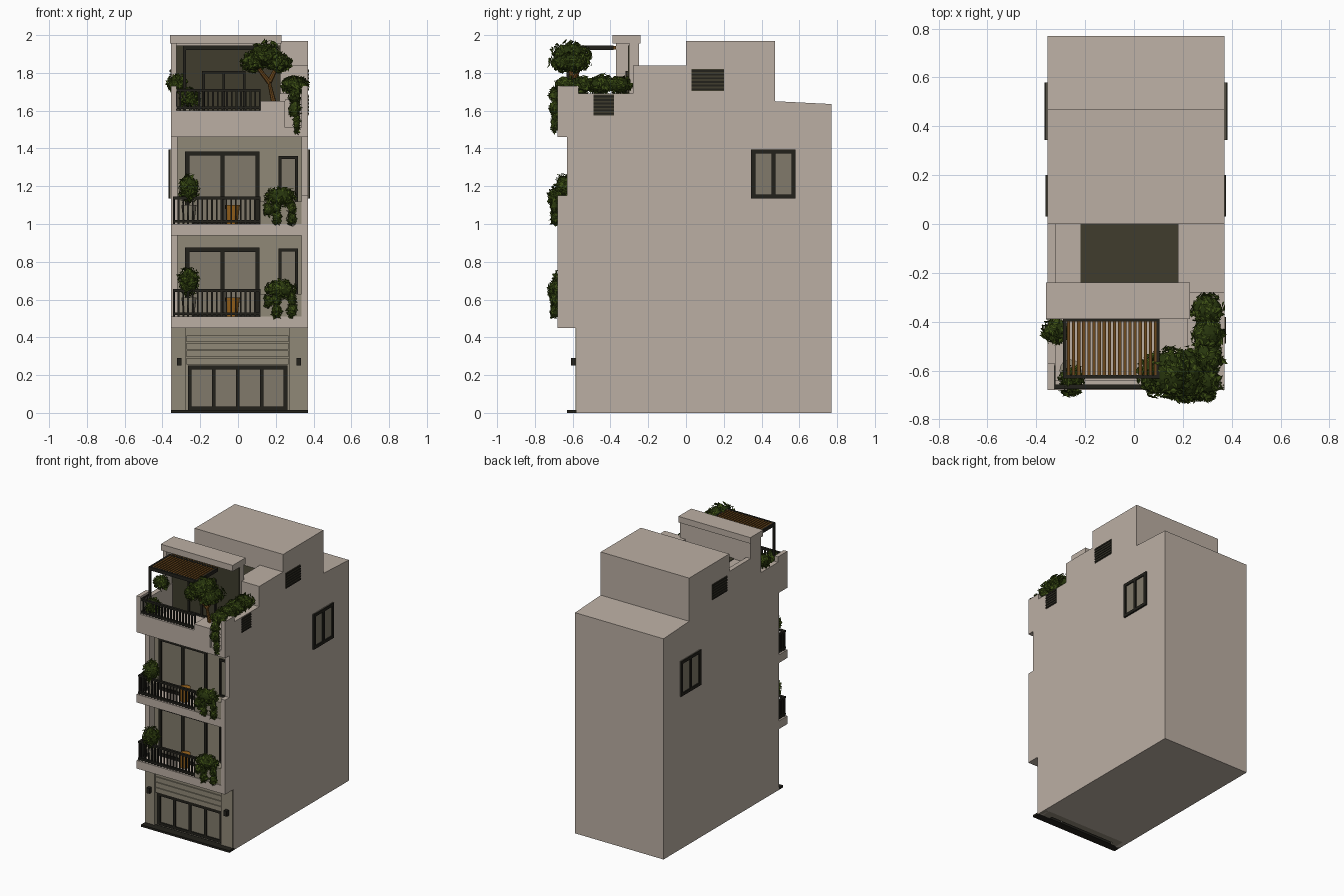
import bpy, bmesh, math, random
from mathutils import Vector

if "Cube" in bpy.data.objects:
    bpy.data.objects.remove(bpy.data.objects["Cube"])

random.seed(4)


def mat(name, r, g, b):
    m = bpy.data.materials.new(name)
    m.diffuse_color = (r, g, b, 1)
    m.use_nodes = True
    m.node_tree.nodes["Principled BSDF"].inputs["Base Color"].default_value = m.diffuse_color
    return m


WALL = mat("warm plaster", 0.50, 0.43, 0.37)
FACADE = mat("taupe facade", 0.28, 0.25, 0.185)
GLASS = mat("dull glass", 0.22, 0.195, 0.145)
OLIVE = mat("dark olive", 0.05, 0.046, 0.027)
METAL = mat("dark metal", 0.016, 0.015, 0.011)
WOOD = mat("wood", 0.15, 0.065, 0.012)
LEAF = mat("leaf green", 0.05, 0.085, 0.008)
DEEP = mat("deep green", 0.02, 0.035, 0.004)
POT = mat("orange clay", 0.33, 0.13, 0.012)


def finish(name, bm, m):
    me = bpy.data.meshes.new(name)
    bm.to_mesh(me)
    bm.free()
    me.materials.append(m)
    ob = bpy.data.objects.new(name, me)
    bpy.context.collection.objects.link(ob)
    return ob


def boxes(name, m, items):
    """One object made of boxes given as x0, x1, y0, y1, z0, z1."""
    bm = bmesh.new()
    for x0, x1, y0, y1, z0, z1 in items:
        vs = bmesh.ops.create_cube(bm, size=1)["verts"]
        for v in vs:
            v.co = ((x0 + x1) / 2 + v.co.x * (x1 - x0),
                    (y0 + y1) / 2 + v.co.y * (y1 - y0),
                    (z0 + z1) / 2 + v.co.z * (z1 - z0))
    return finish(name, bm, m)


def side_profile(name, m, x0, x1, pts):
    """Side outline (y, z) extruded across x."""
    bm = bmesh.new()
    f = bm.faces.new([bm.verts.new((x0, y, z)) for y, z in pts])
    ext = bmesh.ops.extrude_face_region(bm, geom=[f])["geom"]
    for v in ext:
        if isinstance(v, bmesh.types.BMVert):
            v.co.x = x1
    bmesh.ops.recalc_face_normals(bm, faces=bm.faces)
    return finish(name, bm, m)


def front(y):
    return lambda u0, u1, d0, d1, z0, z1: (u0, u1, y - d1, y - d0, z0, z1)


def side(x, s):
    return lambda u0, u1, d0, d1, z0, z1: (*sorted((x + s * d0, x + s * d1)), u0, u1, z0, z1)


def window(name, place, u0, u1, z0, z1, n, t=0.016, pane=GLASS):
    """Glass plate with a frame and n panels."""
    boxes(name + "_glass", pane, [place(u0, u1, -0.01, 0.004, z0, z1)])
    bars = [place(u0, u1, 0, 0.012, z, z + t) for z in (z0, z1 - t)]
    for i in range(n + 1):
        u = u0 + (u1 - u0 - t) * i / n
        bars.append(place(u, u + t, 0, 0.012, z0, z1))
    boxes(name + "_frame", METAL, bars)


def louver(name, place, u0, u1, z0, z1):
    boxes(name + "_plate", OLIVE, [place(u0, u1, -0.01, 0.003, z0, z1)])
    n = 6
    boxes(name + "_slats", METAL, [place(u0, u1, 0, 0.007, z0 + (z1 - z0) * (i + 0.2) / n,
                                         z0 + (z1 - z0) * (i + 0.7) / n) for i in range(n)])


def railing(name, z0, z1, x0=-0.345, x1=0.12, y0=-0.675, y1=-0.58, n=19):
    """Front run plus a left return."""
    items = [(x0, x1, y0, y0 + 0.018, z, z + 0.014) for z in (z0 + 0.008, z1 - 0.014)]
    items += [(x0, x0 + 0.014, y0, y1, z, z + 0.014) for z in (z0 + 0.008, z1 - 0.014)]
    for i in range(n):
        x = x0 + (x1 - x0 - 0.009) * i / (n - 1)
        items.append((x, x + 0.009, y0 + 0.004, y0 + 0.013, z0, z1))
    for i in range(1, 5):
        y = y0 + (y1 - y0) * i / 5
        items.append((x0 + 0.003, x0 + 0.011, y, y + 0.008, z0, z1))
    boxes(name, METAL, items)


def foliage(name, blobs, size=0.036):
    """Folded diamond leaves scattered over ellipsoids, with dark cores."""
    bm, core = bmesh.new(), bmesh.new()
    for c, r, n in blobs:
        c, r = Vector(c), Vector(r)
        vs = bmesh.ops.create_icosphere(core, subdivisions=2, radius=0.75)["verts"]
        for v in vs:
            v.co = c + v.co * r
        for _ in range(n):
            d = Vector([random.gauss(0, 1) for _ in range(3)]).normalized()
            p = c + d * r * random.uniform(0.7, 0.95)
            nrm = (d + Vector([random.uniform(-.6, .6) for _ in range(3)])).normalized()
            t = nrm.cross(Vector([random.gauss(0, 1) for _ in range(3)])).normalized()
            b = nrm.cross(t)
            s = size * random.uniform(0.7, 1.1)
            q = [bm.verts.new(p + o) for o in (-t * s / 2, b * s * .3 - nrm * s * .12,
                                               t * s / 2, -b * s * .3 - nrm * s * .12)]
            bm.faces.new((q[0], q[2], q[1]))
            bm.faces.new((q[0], q[3], q[2]))
    finish(name + "_leaves", bm, LEAF)
    finish(name + "_core", core, DEEP)


def lathe_pot(name, m, x, y, z, r, h):
    bm = bmesh.new()
    bmesh.ops.create_cone(bm, cap_ends=True, segments=16, radius1=r * 0.7, radius2=r, depth=h)
    bmesh.ops.translate(bm, verts=bm.verts, vec=(x, y, z + h / 2))
    finish(name, bm, m)


L, R = -0.355, 0.37
# Main mass and side walls
side_profile("main_building", WALL, L, R, [(-0.5, 0), (0.77, 0), (0.77, 1.635), (0.47, 1.65), (0.47, 1.97),
             (0, 1.97), (0, 1.8), (-0.26, 1.8), (-0.26, 1.49), (-0.5, 1.49)])
for nm, a, b in (("left", L, L + 0.035), ("right", R - 0.035, R)):
    side_profile(nm + "_side_wall", WALL, a, b, [(-0.58, 0), (0.0, 0), (0.0, 1.84), (-0.28, 1.84),
                 (-0.28, 1.69), (-0.58, 1.69)])
boxes("roof_right", WALL, [(0.18, R, -0.28, 0, 1.5, 1.84)])
boxes("roof_dark_floor", OLIVE, [(-0.22, 0.18, -0.25, 0, 1.79, 1.805)])

# Balcony slabs, right fins and terrace corner posts
boxes("floor_slabs", WALL, [(L, R, -0.68, -0.48, 0.45, 0.51), (L, R, -0.68, -0.48, 0.94, 1.0),
                            (L, R, -0.68, -0.25, 1.46, 1.51)])
boxes("right_fin", WALL, [(0.335, R, -0.68, -0.57, 0.45, 1.15), (0.335, R, -0.63, -0.57, 1.15, 1.46)])
boxes("terrace_posts", WALL, [(L, L + 0.03, -0.68, -0.57, 1.46, 1.73), (0.335, R, -0.68, -0.57, 1.46, 1.73)])
boxes("terrace_parapet", WALL, [(-0.33, 0.12, -0.68, -0.64, 1.51, 1.6), (0.12, 0.25, -0.685, -0.55, 1.51, 1.65),
                                (0.25, 0.34, -0.67, -0.55, 1.51, 1.66), (0.22, 0.34, -0.58, -0.28, 1.51, 1.69)])
railing("terrace_railing", 1.6, 1.715, x0=-0.335)

# Ground floor
boxes("ground_pillars", FACADE, [(L + 0.005, -0.275, -0.584, -0.49, 0, 0.45),
                                 (0.27, R - 0.005, -0.584, -0.49, 0, 0.45)])
boxes("ground_front", FACADE, [(-0.275, 0.27, -0.55, -0.49, 0, 0.45)])
boxes("shutter_box", FACADE, [(-0.272, 0.268, -0.575, -0.54, 0.255 + i * 0.04, 0.291 + i * 0.04) for i in range(4)])
window("ground_gate", front(-0.55), -0.265, 0.262, 0.015, 0.25, 4, 0.02)
boxes("front_step", METAL, [(L, R, -0.63, -0.57, 0, 0.015)])
boxes("wall_lamps", METAL, [(x - 0.012, x + 0.012, -0.61, -0.58, 0.25, 0.29) for x in (-0.312, 0.322)])

# Two matching balconies
for i, z in enumerate((0.51, 1.0)):
    nm = ("lower", "upper")[i] + "_balcony"
    top = (0.94, 1.46)[i]
    boxes(nm + "_back_wall", FACADE, [(-0.32, 0.335, -0.52, -0.49, z, top)])
    window(nm + "_door", front(-0.52), -0.28, 0.115, z, z + 0.365 + 0.02 * i, 2, 0.022)
    window(nm + "_side_window", front(-0.52), 0.215, 0.318, z + 0.08, z + 0.36, 1)
    railing(nm + "_railing", z, z + 0.145)
    boxes(nm + "_planter", FACADE, [(0.12, 0.335, -0.675, -0.6, z, z + 0.12)])
    lathe_pot(nm + "_clay_pot", POT, -0.03, -0.58, z, 0.04, 0.1)
    lathe_pot(nm + "_shrub_pot", FACADE, -0.26, -0.63, z, 0.04, 0.1)
    foliage(nm + "_shrub", [((-0.26, -0.645, z + 0.185), (0.065, 0.065, 0.09), 170)])
    trail = [((x, -0.695, z + h), (0.028, 0.025, 0.045), 35)
             for x, h in ((0.16, .08), (0.205, .09), (0.205, .03), (0.285, .09), (0.285, .03))]
    foliage(nm + "_trailing_plant", [((0.225, -0.68, z + 0.145), (0.095, 0.06, 0.06), 190)] + trail)

# Terrace rear wall, beam and pergola
boxes("terrace_rear_wall", WALL, [(L, 0.225, -0.3, -0.25, 1.5, 1.96), (L, L + 0.03, -0.37, -0.25, 1.5, 1.96)])
boxes("terrace_dark_wall", OLIVE, [(-0.325, 0.225, -0.308, -0.299, 1.51, 1.945)])
window("terrace_door", front(-0.308), -0.19, 0.04, 1.51, 1.81, 2, 0.014, OLIVE)
boxes("roof_beam", WALL, [(-0.36, 0.23, -0.39, -0.24, 1.955, 2.0)])
boxes("pergola_slats", WOOD, [(-0.275 + i * 0.021, -0.262 + i * 0.021, -0.62, -0.37, 1.925, 1.943)
                              for i in range(18)])
boxes("pergola_frame", METAL, [(-0.29, 0.105, -0.632, -0.618, 1.92, 1.945), (-0.29, 0.105, -0.4, -0.385, 1.92, 1.945),
                               (-0.29, -0.276, -0.632, -0.385, 1.92, 1.945), (0.092, 0.105, -0.632, -0.385, 1.92, 1.945),
                               (-0.29, -0.276, -0.632, -0.618, 1.51, 1.93)])

# Side windows and louvers on both sides
for nm, x, s in (("left", L, -1), ("right", R, 1)):
    window(nm + "_window", side(x, s), 0.345, 0.58, 1.135, 1.395, 2, 0.022)
    louver(nm + "_louver", side(x, s), 0.03, 0.2, 1.705, 1.82)
louver("terrace_louver", side(R, 1), -0.49, -0.38, 1.575, 1.685)

# Terrace planting
for k, (a, b) in enumerate((((0.19, -0.6, 1.64), (0.165, -0.6, 1.75)), ((0.165, -0.6, 1.75), (0.08, -0.62, 1.86)),
                            ((0.165, -0.6, 1.75), (0.22, -0.55, 1.86)))):
    a, b = Vector(a), Vector(b)
    bm = bmesh.new()
    bmesh.ops.create_cone(bm, cap_ends=True, segments=8, radius1=0.014, radius2=0.009, depth=(b - a).length)
    bmesh.ops.transform(bm, verts=bm.verts, matrix=(b - a).to_track_quat("Z", "Y").to_matrix().to_4x4())
    bmesh.ops.translate(bm, verts=bm.verts, vec=(a + b) / 2)
    finish("tree_branch_%d" % k, bm, WOOD)
foliage("tree", [((0.145, -0.61, 1.895), (0.1, 0.12, 0.08), 260), ((0.08, -0.62, 1.855), (0.075, 0.1, 0.06), 150),
                 ((0.215, -0.61, 1.855), (0.075, 0.13, 0.06), 190)], 0.04)
foliage("hedge", [((0.3, y, 1.735), (0.08, 0.075, 0.055), 130) for y in (-0.35, -0.45, -0.55)]
        + [((0.3, -0.64, 1.73), (0.07, 0.07, 0.055), 110)], 0.04)
foliage("terrace_trailing_plant", [((0.3, -0.695, z), (0.04, 0.035, 0.05), 55) for z in (1.68, 1.61)]
        + [((0.31, -0.695, 1.53), (0.02, 0.025, 0.06), 40)])
lathe_pot("terrace_pot", FACADE, -0.26, -0.6, 1.51, 0.045, 0.12)
foliage("terrace_shrubs", [((-0.255, -0.635, 1.665), (0.06, 0.06, 0.065), 150),
                           ((-0.32, -0.44, 1.745), (0.065, 0.06, 0.055), 130)])
